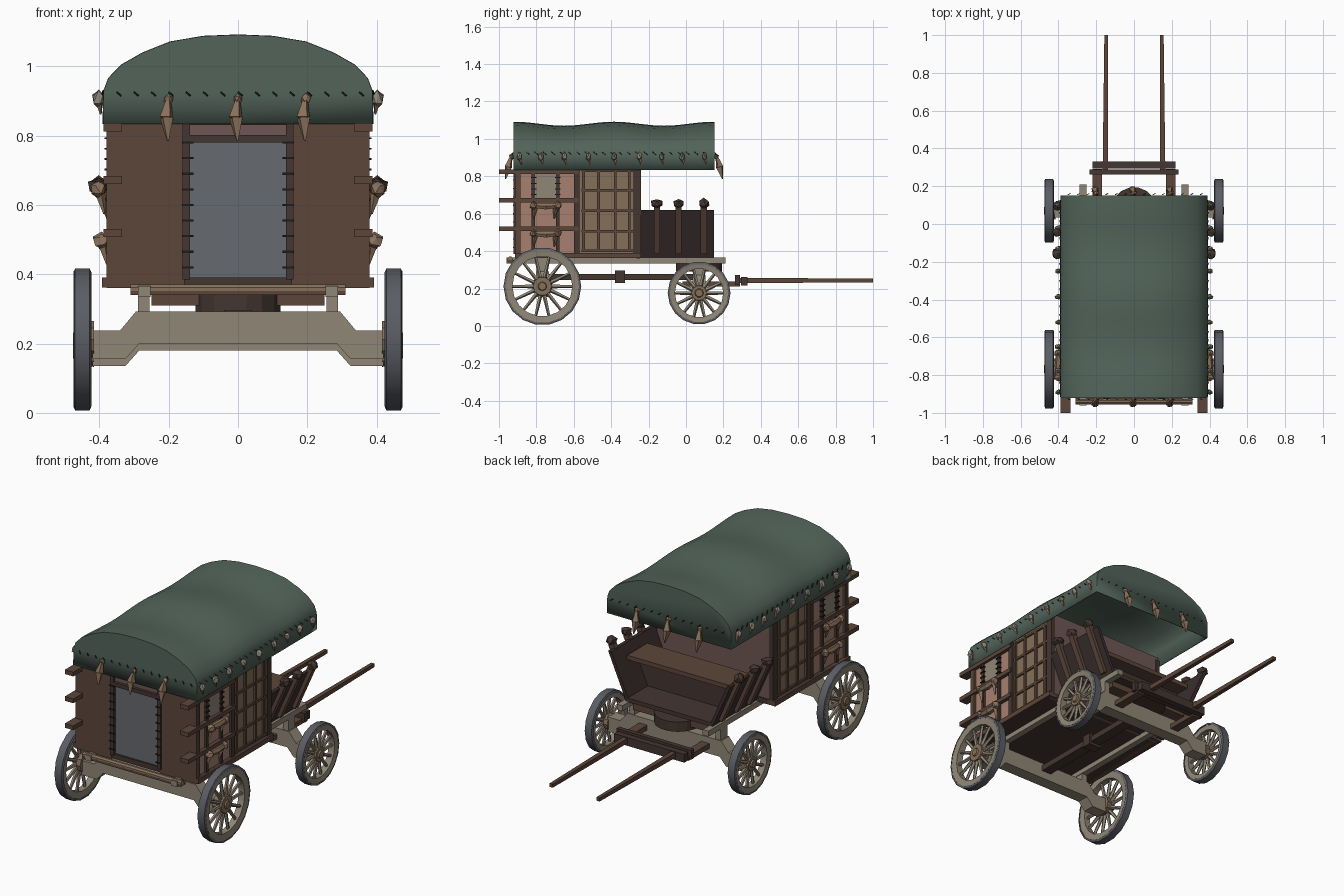
import bpy, bmesh, random
from math import sin, cos, pi
from mathutils import Vector, Matrix

if "Cube" in bpy.data.objects:
    bpy.data.objects.remove(bpy.data.objects["Cube"])
random.seed(4)

def mat(name, hexcol):
    m = bpy.data.materials.new(name)
    c = [int(hexcol[i:i + 2], 16) / 255 for i in (0, 2, 4)]
    m.diffuse_color = [((v + .055) / 1.055) ** 2.4 if v > .04 else v / 12.9 for v in c] + [1]
    m.use_nodes = True
    m.node_tree.nodes["Principled BSDF"].inputs["Base Color"].default_value = m.diffuse_color
    return m

WOOD, DARK, PANEL = mat("wood", "5c463a"), mat("dark_wood", "443630"), mat("seat_wood", "3a2f2d")
TAN, PINK, PALE = mat("tan_wood", "86705a"), mat("red_wood", "a68070"), mat("pale_wood", "8f8676")
GREEN, GREY, METAL = mat("canvas", "52645a"), mat("curtain", "666a70"), mat("tyre", "5a5d64")
CLOTH, BLACK, MAUVE = mat("cloth", "8a705a"), mat("stitching", "1c1c1c"), mat("inner_wall", "6e5754")

def finish(name, bm, material, mirror=False, smooth=None):
    bmesh.ops.recalc_face_normals(bm, faces=bm.faces)
    me = bpy.data.meshes.new(name)
    bm.to_mesh(me)
    bm.free()
    ob = bpy.data.objects.new(name, me)
    bpy.context.collection.objects.link(ob)
    me.materials.append(material)
    if mirror:
        ob.modifiers.new("mirror", 'MIRROR').use_mirror_merge = False
    if smooth:
        bpy.context.view_layer.objects.active = ob
        ob.select_set(True)
        bpy.ops.object.shade_smooth_by_angle(angle=smooth)
        ob.select_set(False)
    return ob

# each box is (x0, x1, y0, y1, z0, z1)
def boxes(name, items, material, mirror=False):
    bm = bmesh.new()
    for x0, x1, y0, y1, z0, z1 in items:
        m = Matrix.Translation(((x0 + x1) / 2, (y0 + y1) / 2, (z0 + z1) / 2)) @ \
            Matrix.Diagonal((x1 - x0, y1 - y0, z1 - z0, 1))
        bmesh.ops.create_cube(bm, size=1, matrix=m)
    return finish(name, bm, material, mirror)

# each rod is (start, end, radius at start, radius at end)
def rods(name, items, material, n=6, mirror=False):
    bm = bmesh.new()
    for p, q, r0, r1 in items:
        p, q = Vector(p), Vector(q)
        d = q - p
        m = Matrix.Translation((p + q) / 2) @ d.to_track_quat('Z', 'Y').to_matrix().to_4x4() \
            @ Matrix.Rotation(pi / n, 4, 'Z')
        bmesh.ops.create_cone(bm, cap_ends=True, segments=n, radius1=r0, radius2=r1, depth=d.length, matrix=m)
    return finish(name, bm, material, mirror)

# extrude a closed profile between two stations; put() maps (a, b, station) to xyz
def prism(name, pts, s0, s1, put, material, mirror=False):
    bm = bmesh.new()
    ends = [[bm.verts.new(put(a, b, s)) for a, b in pts] for s in (s0, s1)]
    for e in ends:
        bm.faces.new(e)
    for i in range(len(pts)):
        j = (i + 1) % len(pts)
        bm.faces.new((ends[0][i], ends[0][j], ends[1][j], ends[1][i]))
    return finish(name, bm, material, mirror)

# rumpled lumps of cloth (centre, size)
def lumps(name, items, material, mirror=False):
    bm = bmesh.new()
    for c, s in items:
        vs = bmesh.ops.create_icosphere(bm, subdivisions=1, radius=1)['verts']
        for v in vs:
            v.co = Vector(c) + Vector([v.co[i] * s[i] * random.uniform(.75, 1.2) for i in range(3)])
    return finish(name, bm, material, mirror)

# closed ring around a wheel's axis from (radius, x) section
def ring(name, section, cy, cz, n, material):
    bm = bmesh.new()
    loops = [[bm.verts.new((x, cy + r * cos(2 * pi * i / n), cz + r * sin(2 * pi * i / n)))
              for r, x in section] for i in range(n)]
    k = len(section)
    for i in range(n):
        a, b = loops[i], loops[(i + 1) % n]
        for j in range(k):
            bm.faces.new((a[j], a[(j + 1) % k], b[(j + 1) % k], b[j]))
    return finish(name, bm, material, True, .6)

# wheels and axles
for tag, cy, cz, r, ax in (("rear", -.768, .212, .208, 0), ("front", .07, .176, .168, -.02)):
    ring(tag + "_tyre", [(r, .428), (r, .47), (r - .012, .475), (r - .012, .423)], cy, cz, 18, METAL)
    ring(tag + "_rim", [(r - .008, .426), (r - .008, .474), (r * .77, .468), (r * .77, .43)], cy, cz, 18, PALE)
    dirs = [(cos(2 * pi * i / 14), sin(2 * pi * i / 14)) for i in range(14)]
    rods(tag + "_spokes", [((.45, cy + .03 * c, cz + .03 * s), (.45, cy + r * .8 * c, cz + r * .8 * s), .012, .008)
                           for c, s in dirs], PALE, 5, True)
    rods(tag + "_hub", [((.415, cy, cz), (.468, cy, cz), r * .27, r * .24),
                        ((.46, cy, cz), (.476, cy, cz), .028, .02)], TAN, 10, True)
    half = [(.42, .155), (.325, .155), (.285, .2)]
    top = [(.295, .292), (.34, .238), (.42, .238)]
    prof = half + [(-x, z) for x, z in half[::-1]] + [(-x, z) for x, z in top[::-1]] + top
    prism(tag + "_axle", [(x, z + ax) for x, z in prof], cy - .035, cy + .035, lambda a, b, s: (a, s, b), PALE)
    boxes(tag + "_axle_block", [(.255, .288, cy - .03, cy + .03, .27, .34)], PALE, True)

# undercarriage
boxes("bed_beam", [(.252, .288, -.96, .21, .335, .366)], PALE, True)
boxes("reach_pole", [(-.03, .03, -.77, .1, .245, .278), (-.04, .04, -.38, -.325, .23, .297)], DARK)
rods("turntable", [((0, .07, .29), (0, .07, .345), .125, .125)], DARK, 16)
boxes("bolster", [(-.25, .25, .02, .12, .31, .345)], WOOD)
rods("rear_step_bar", [((-.31, -.94, .356), (.31, -.94, .356), .016, .016)], TAN, 8)
boxes("rear_step_board", [(-.31, .31, -.955, -.915, .34, .352)], WOOD)

# shafts and draw bars
boxes("shaft_rail", [(.17, .22, -.02, .29, .21, .238)], WOOD, True)
boxes("draw_bars", [(-.235, .235, .262, .288, .22, .272), (-.22, .22, .295, .33, .215, .262)], DARK)
rods("shaft", [((.152, .28, .243), (.147, 1.0, .243), .02, .014)], WOOD, 4, True)

# cabin floor and walls
boxes("cabin_floor", [(-.39, .39, -.91, -.24, .362, .39), (-.265, .265, -.24, .15, .362, .385)], DARK)
boxes("rear_wall", [(-.38, -.155, -.915, -.885, .36, .9), (.155, .38, -.915, -.885, .36, .9),
                    (-.16, .16, -.915, -.885, .83, .96)], WOOD)
boxes("door_transom", [(-.15, .15, -.905, -.885, .8, .835)], MAUVE)
boxes("door_frame", [(-.16, -.138, -.922, -.88, .385, .835), (.138, .16, -.922, -.88, .385, .835),
                     (-.16, .16, -.922, -.88, .78, .802)], DARK)
boxes("door_curtain", [(-.14, .14, -.9, -.89, .39, .785)], GREY)
boxes("door_stitches", [(s * .145 - .016, s * .145 + .016, -.926, -.92, z - .003, z + .003)
                        for s in (-1, 1) for z in [.42 + .045 * i for i in range(9)]], BLACK)
boxes("driver_side_wall", [(-.375, .375, -.265, -.245, .36, .88)], MAUVE)
boxes("side_wall_red", [(.35, .367, -.91, -.58, .38, .87)], PINK, True)
boxes("side_wall_tan", [(.35, .367, -.58, -.25, .38, .87)], TAN, True)
boxes("side_posts", [(.355, .38, y, y + w, .37, .86) for y, w in
                     ((-.915, .025), (-.825, .018), (-.695, .018), (-.6, .03), (-.28, .04))], DARK, True)
boxes("side_sill", [(.345, .393, -.915, -.24, .362, .39)], WOOD, True)
boxes("side_logs", [(.335, .388, -1.0, -.575, z, z + .024) for z in (.812, .66, .507)], WOOD, True)
boxes("lattice", [(.36, .378, y, y + .014, .395, .835) for y in (-.555, -.475, -.385, -.31)] +
      [(.36, .376, -.56, -.28, z, z + .013) for z in (.395, .5, .61, .72, .822)], WOOD, True)

# side window and cloth rolls
boxes("window_cloth", [(.36, .373, -.808, -.693, .685, .815)], PALE, True)
boxes("window_stitches", [(.37, .385, y - .015, y + .015, z, z + .005) for y in (-.815, -.685)
                          for z in (.7, .73, .76, .79)], BLACK, True)
for i, (x, z) in enumerate(((.4, .645), (.39, .495))):
    rods("cloth_roll_%d" % i, [((x, -.82, z), (x, -.75, z - .005), .014, .02),
                               ((x, -.75, z - .005), (x, -.68, z), .02, .014)], CLOTH, 6, True)
    lumps("roll_knots_%d" % i, [((x + .003, y, z), (.024, .02, .026)) for y in (-.815, -.685)], CLOTH, True)
    rods("roll_tails_%d" % i, [((x, y, z), (x - .015, y - .01, z - .07), .017, .004)
                               for y in (-.805, -.695)], CLOTH, 4, True)

# driver box with flared sides, bench and knobbed posts
def side_x(z):
    return .262 + (z - .365) * .44
prism("driver_side_panel", [(side_x(.365) - .01, .365), (side_x(.365) + .01, .365),
                            (side_x(.62) + .01, .62), (side_x(.62) - .01, .62)],
      -.24, .15, lambda a, b, s: (a, s, b), PANEL, True)
rods("driver_posts", [((side_x(.39) + .014, y, .39), (side_x(.64) + .014, y, .64), .023, .023)
                      for y in (-.155, -.04, .095)], WOOD, 4, True)
lumps("post_knobs", [((side_x(.655) + .012, y, .655), (.032, .032, .03))
                     for y in (-.155, -.04, .095)], DARK, True)
boxes("bench_seat", [(-.335, .335, -.13, .05, .545, .57)], WOOD)
prism("bench_riser", [(-.27, .38), (.27, .38), (.335, .55), (-.335, .55)], -.05, -.03,
      lambda a, b, s: (a, s, b), DARK)

# canopy shell: arched section swept along y with a sagging ridge
arch = [(.388, .834), (.386, .928), (.372, .965), (.335, 1.003), (.275, 1.037), (.195, 1.069), (.1, 1.085)]
arch = arch + [(0, 1.089)] + [(-x, z) for x, z in arch[::-1]]
bm = bmesh.new()
rows = []
for i in range(17):
    y = -.92 + 1.07 * i / 16
    dip = .011 * (1 - cos(4 * pi * i / 16))
    rows.append([bm.verts.new((x, y, z - dip * max(0, z - .9) / .19)) for x, z in arch])
for a, b in zip(rows, rows[1:]):
    for j in range(len(arch) - 1):
        bm.faces.new((a[j], a[j + 1], b[j + 1], b[j]))
bm.faces.new(rows[0])
bm.faces.new(rows[-1])
canopy = finish("canopy", bm, GREEN, smooth=.7)
sol = canopy.modifiers.new("thickness", 'SOLIDIFY')
sol.thickness, sol.offset = .006, 0

# canopy ties and stitches
tie_y = (-.89, -.775, -.65, -.52, -.385, -.25, -.13, -.02, .1)
lumps("side_tie_knots", [((.402, y, .905), (.018, .015, .024)) for y in tie_y], PALE, True)
rods("side_tie_tails", [((.4, y, .9), (.396, y + .012, .862), .012, .003) for y in tie_y], CLOTH, 4, True)
for tag, y, d in (("rear", -.925, -1), ("front", .155, 1)):
    xs = (-.2, 0, .195)
    lumps(tag + "_tie_knots", [((x, y + d * .006, .905), (.016, .016, .016)) for x in xs], CLOTH)
    rods(tag + "_tie_tails", [((x, y + d * .008, .91), (x - .006, y + d * .025, .85), .006, .022) for x in xs] +
         [((x - .006, y + d * .025, .85), (x - .002, y + d * .04, .785), .022, .003) for x in xs], CLOTH, 4)
    rods(tag + "_stitches", [((x, y, .925), (x + .012, y + d * .006, .915), .003, .003)
                             for x in [-.35 + .05 * i for i in range(15)]], BLACK, 4)
rods("side_stitches", [((.388, y, .93), (.394, y + .018, .915), .003, .003)
                       for y in [-.9 + .045 * i for i in range(23)]], BLACK, 4, True)
